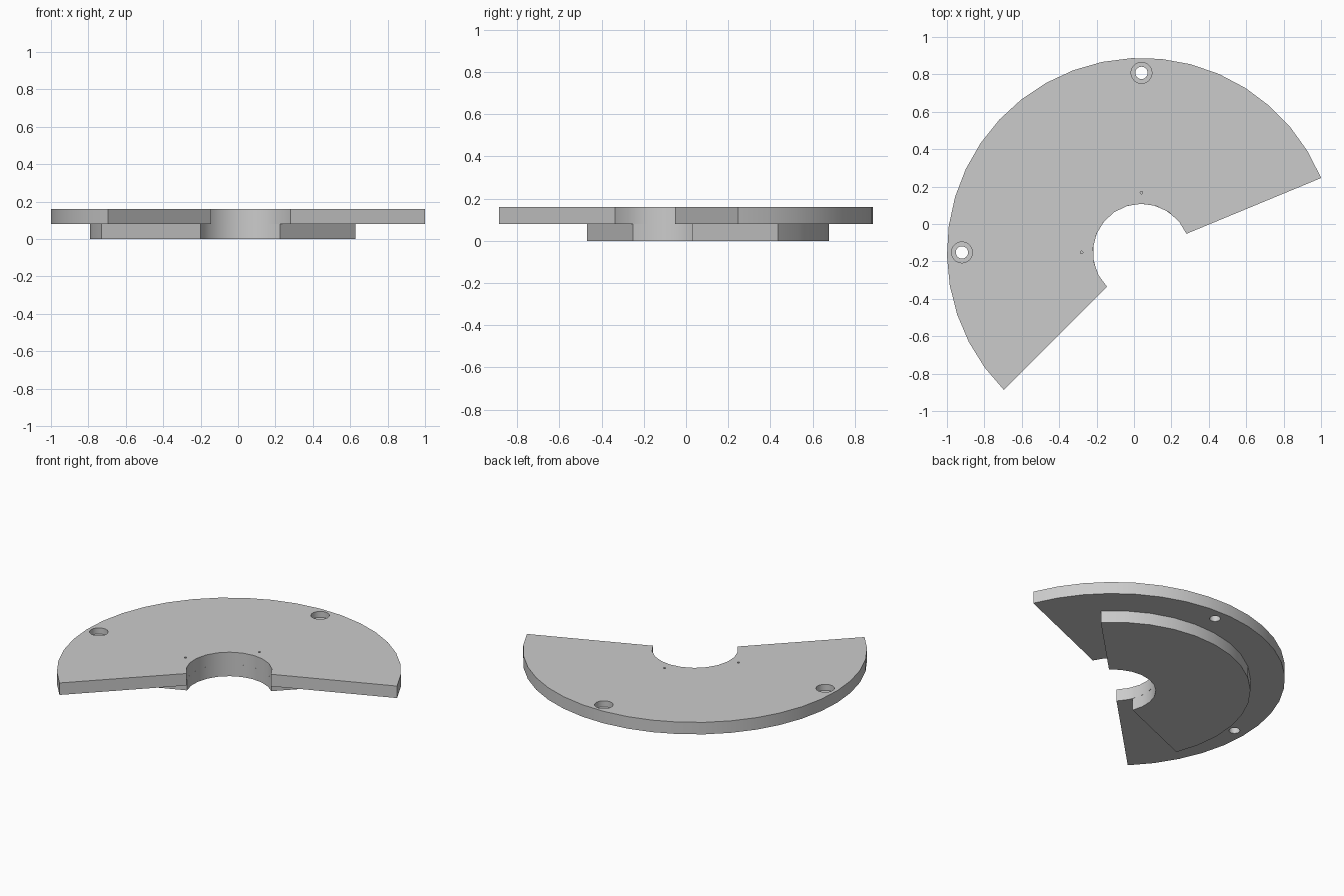
import bpy, bmesh, math
from mathutils import Vector

if "Cube" in bpy.data.objects:
    bpy.data.objects.remove(bpy.data.objects["Cube"], do_unlink=True)

CENTRE = Vector((0.04, -0.152, 0))
INNER, MID, TOP = 0.26, 0.08, 0.16

grey = bpy.data.materials.new("plain grey")
grey.use_nodes = True
COLOUR = (0.6, 0.6, 0.6, 1)
grey.diffuse_color = COLOUR
grey.node_tree.nodes["Principled BSDF"].inputs["Base Color"].default_value = COLOUR


def polar(radius, degrees, z=0):
    a = math.radians(degrees)
    return CENTRE + Vector((radius * math.cos(a), radius * math.sin(a), z))


def arc(radius, start, end, steps, z):
    return [polar(radius, start + (end - start) * i / steps, z) for i in range(steps + 1)]


def sector(name, radius, start, end, z0, z1, outer_steps, inner_steps):
    """Ring sector extruded upwards."""
    bm = bmesh.new()
    outline = arc(radius, start, end, outer_steps, z0) + arc(INNER, end, start, inner_steps, z0)
    face = bm.faces.new([bm.verts.new(p) for p in outline])
    top = bmesh.ops.extrude_face_region(bm, geom=[face])["geom"]
    bmesh.ops.translate(bm, vec=(0, 0, z1 - z0), verts=[v for v in top if isinstance(v, bmesh.types.BMVert)])
    bmesh.ops.recalc_face_normals(bm, faces=bm.faces[:])
    mesh = bpy.data.meshes.new(name)
    bm.to_mesh(mesh)
    bm.free()
    mesh.materials.append(grey)
    obj = bpy.data.objects.new(name, mesh)
    bpy.context.collection.objects.link(obj)
    return obj


def drill(target, radius, spot, floor, sides):
    """Cut a round hole from the top face down to the given floor."""
    height = TOP + 0.1 - floor
    bpy.ops.mesh.primitive_cylinder_add(vertices=sides, radius=radius, depth=height,
                                        location=spot + Vector((0, 0, floor + height / 2)))
    cutter = bpy.context.object
    cutter.hide_render = True
    cutter.data.materials.append(grey)
    bpy.context.view_layer.objects.active = target
    mod = target.modifiers.new("hole", "BOOLEAN")
    mod.operation, mod.solver, mod.object = "DIFFERENCE", "EXACT", cutter
    bpy.ops.object.modifier_apply(modifier=mod.name)
    bpy.data.objects.remove(cutter, do_unlink=True)


# Wide upper plate and the smaller, shorter plate beneath it
upper = sector("upper_plate", 1.04, 22.5, 225, MID, TOP, 23, 12)
lower = sector("lower_plate", 0.832, 45, 202.5, 0, MID, 15, 10)

# Counterbored screw holes near the rim, tiny blind marks near the bore
for angle in (90, 180):
    drill(upper, 0.056, polar(0.96, angle), 0.12, 24)
    drill(upper, 0.033, polar(0.96, angle), 0.0, 24)
    drill(upper, 0.007, polar(0.32, angle), 0.12, 12)

for obj in (upper, lower):
    bpy.ops.object.select_all(action="DESELECT")
    obj.select_set(True)
    bpy.context.view_layer.objects.active = obj
    bpy.ops.object.shade_smooth_by_angle(angle=math.radians(30))
